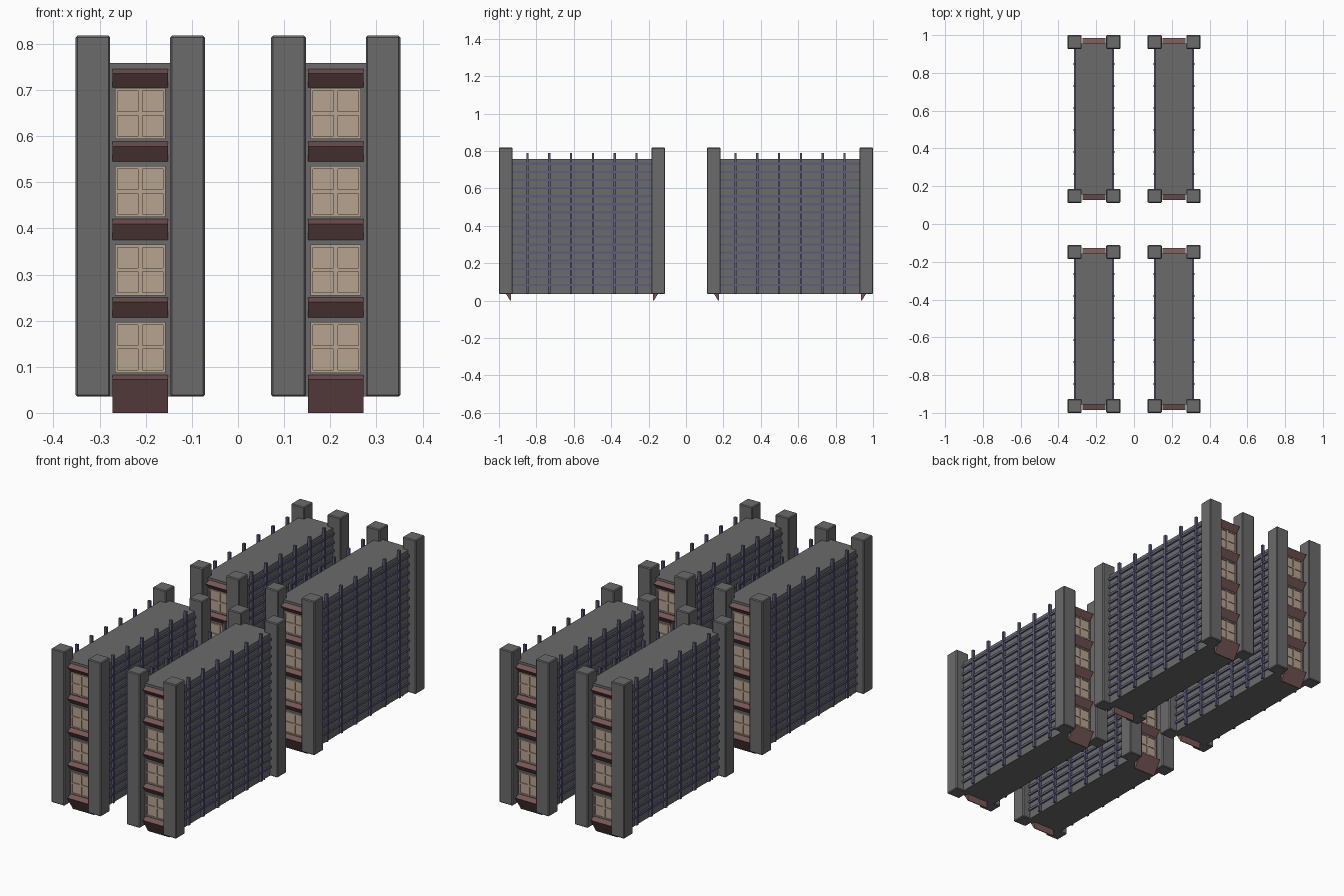
import bpy, bmesh
from mathutils import Vector

if "Cube" in bpy.data.objects:
    bpy.data.objects.remove(bpy.data.objects["Cube"])


def material(name, rgb):
    m = bpy.data.materials.new(name)
    m.diffuse_color = (*rgb, 1)
    m.use_nodes = True
    m.node_tree.nodes["Principled BSDF"].inputs["Base Color"].default_value = m.diffuse_color
    return m


GREY = material("concrete grey", (0.145, 0.145, 0.145))
TAN = material("window tan", (0.47, 0.37, 0.28))
MAROON = material("ledge maroon", (0.19, 0.095, 0.095))
BLUE = material("rail blue grey", (0.11, 0.11, 0.20))

CX, CY = 0.212, 0.556      # centre of each block
HX, HY = 0.140, 0.444      # half size over the corner pillars
Z0 = 0.035                 # underside of the blocks
WALL_X, WALL_Y = 0.097, 0.400
BLOCKS = [(sx * CX, sy * CY) for sx in (-1, 1) for sy in (-1, 1)]


def box(bm, x0, x1, y0, y1, z0, z1):
    vs = bmesh.ops.create_cube(bm, size=1)["verts"]
    for v in vs:
        v.co = Vector((x1 if v.co.x > 0 else x0,
                       y1 if v.co.y > 0 else y0,
                       z1 if v.co.z > 0 else z0))


def prism_x(bm, profile, x0, x1):
    # extrude a (y, z) profile along x
    f = bm.faces.new([bm.verts.new((x0, y, z)) for y, z in profile])
    ext = bmesh.ops.extrude_face_region(bm, geom=[f])["geom"]
    bmesh.ops.translate(bm, vec=(x1 - x0, 0, 0),
                        verts=[g for g in ext if isinstance(g, bmesh.types.BMVert)])


def place(name, bm, mat, bevel=0):
    # one copy of the part on each of the four blocks
    bmesh.ops.recalc_face_normals(bm, faces=bm.faces)
    me = bpy.data.meshes.new(name)
    bm.to_mesh(me)
    bm.free()
    me.materials.append(mat)
    for i, (x, y) in enumerate(BLOCKS):
        ob = bpy.data.objects.new(f"{name}_{i + 1}", me)
        ob.location = (x, y, 0)
        bpy.context.collection.objects.link(ob)
        if bevel:
            b = ob.modifiers.new("bevel", "BEVEL")
            b.width, b.segments = bevel, 1


# main body
bm = bmesh.new()
box(bm, -WALL_X, WALL_X, -WALL_Y, WALL_Y, Z0, 0.758)
place("block_body", bm, GREY)

# corner pillars
bm = bmesh.new()
for sx in (-1, 1):
    for sy in (-1, 1):
        xs = sorted((sx * (HX - 0.075), sx * HX))
        ys = sorted((sy * (HY - 0.073), sy * HY))
        box(bm, *xs, *ys, Z0, 0.818)
place("corner_pillars", bm, GREY, 0.004)

# wedge ledges between the storeys on both ends
bm = bmesh.new()
for s in (-1, 1):
    for top, low in ((0.082, 0.0), (0.250, 0.207), (0.420, 0.375),
                     (0.588, 0.545), (0.746, 0.705)):
        inner = 0.384 if low == 0 else WALL_Y
        prism_x(bm, [(s * 0.380, top), (s * WALL_Y, top), (s * 0.429, top - 0.010),
                     (s * inner, low), (s * 0.380, low)], -0.060, 0.060)
place("ledges", bm, MAROON)

# four-pane windows, each with a raised frame and cross bars
bm = bmesh.new()
for s in (-1, 1):
    for zc in (0.142, 0.310, 0.480, 0.649):
        def slab(x0, x1, z0, z1, depth):
            box(bm, x0, x1, *sorted((s * (WALL_Y - 0.004), s * (WALL_Y + depth))), z0, z1)
        h = 0.055
        slab(-h, h, zc - h, zc + h, 0.003)
        for d in (-1, 1):
            e0, e1 = sorted((d * h, d * (h - 0.006)))
            slab(e0, e1, zc - h, zc + h, 0.008)
            slab(-h + 0.006, h - 0.006, zc + e0, zc + e1, 0.008)
        slab(-0.005, 0.005, zc - h + 0.006, zc + h - 0.006, 0.007)
        for d in (-1, 1):
            slab(*sorted((d * 0.005, d * (h - 0.006))), zc - 0.004, zc + 0.004, 0.007)
place("windows", bm, TAN)

# lattice on the long sides: upright posts and horizontal rails
posts, rails = bmesh.new(), bmesh.new()
for s in (-1, 1):
    for i in range(6):
        y = -0.2915 + i * 0.1166
        box(posts, *sorted((s * 0.095, s * 0.109)), y - 0.006, y + 0.006, Z0 + 0.004, 0.79)
    for i in range(16):
        z = 0.083 + i * 0.0432
        box(rails, *sorted((s * 0.095, s * 0.105)), -0.375, 0.375, z - 0.006, z + 0.006)
place("lattice_posts", posts, BLUE)
place("lattice_rails", rails, BLUE)
